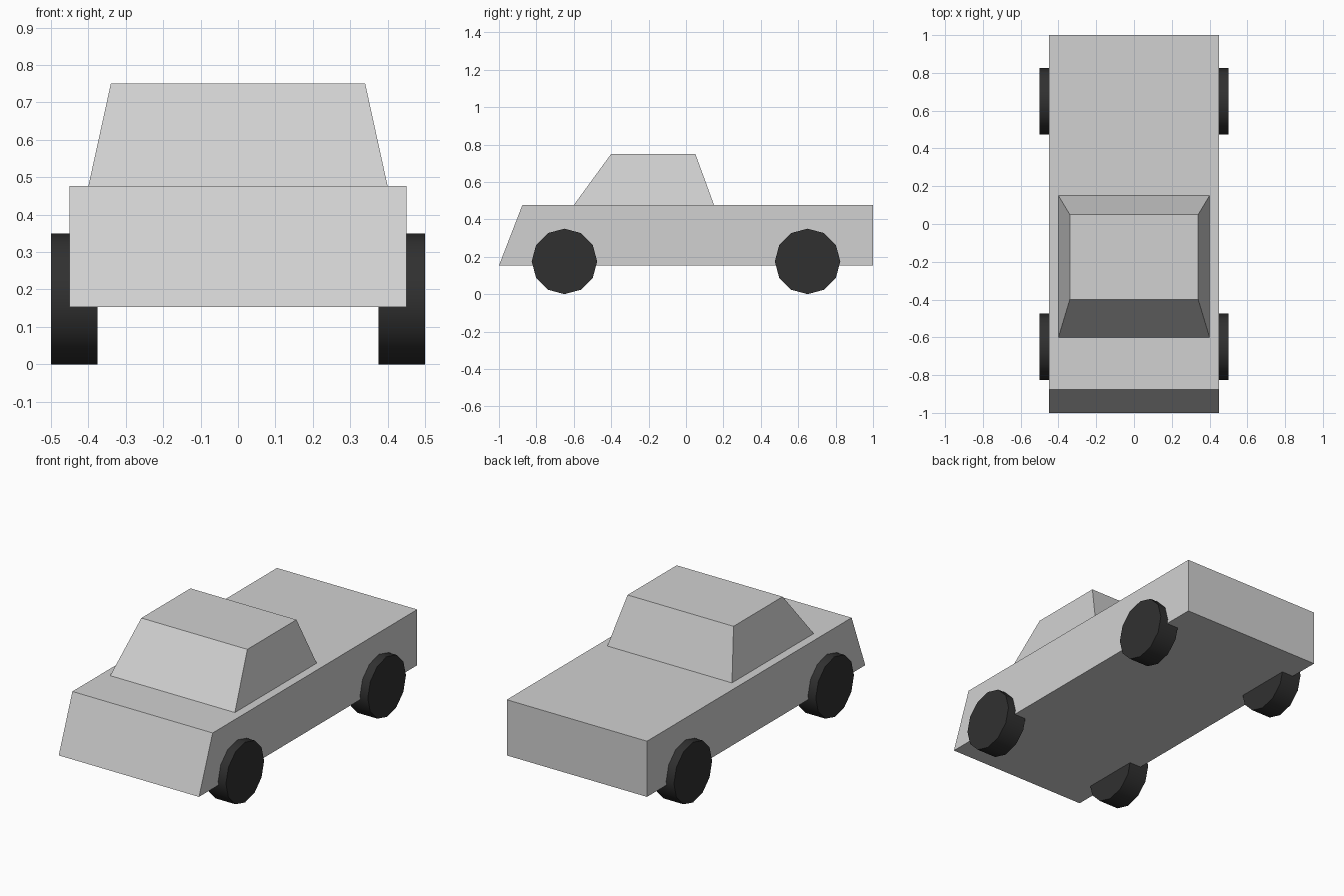
import bpy, bmesh, math
from mathutils import Matrix

if "Cube" in bpy.data.objects:
    bpy.data.objects.remove(bpy.data.objects["Cube"])


def material(name, rgb):
    m = bpy.data.materials.new(name)
    m.diffuse_color = (*rgb, 1)
    m.use_nodes = True
    m.node_tree.nodes["Principled BSDF"].inputs["Base Color"].default_value = m.diffuse_color
    return m


body_grey = material("body_grey", (0.64, 0.64, 0.64))
tyre_black = material("tyre_black", (0.03, 0.03, 0.03))


def add_object(name, bm, mat):
    bmesh.ops.recalc_face_normals(bm, faces=bm.faces)
    mesh = bpy.data.meshes.new(name)
    bm.to_mesh(mesh)
    bm.free()
    mesh.materials.append(mat)
    obj = bpy.data.objects.new(name, mesh)
    bpy.context.collection.objects.link(obj)
    return obj


def tapered_box(name, lower, upper, mat):
    """Each end is (half width, front y, back y, z)."""
    bm = bmesh.new()
    bmesh.ops.create_cube(bm, size=2)
    for v in bm.verts:
        half, front, back, z = upper if v.co.z > 0 else lower
        v.co = (math.copysign(half, v.co.x), front if v.co.y < 0 else back, z)
    return add_object(name, bm, mat)


# Body with sloping nose, and tapered cab
tapered_box("body", (0.45, -1.0, 1.0, 0.153), (0.45, -0.875, 1.0, 0.476), body_grey)
tapered_box("cab", (0.40, -0.60, 0.15, 0.476), (0.34, -0.40, 0.05, 0.75), body_grey)

# Four twelve-sided wheels
for end, y in (("front", -0.65), ("rear", 0.65)):
    for side, x in (("left", -0.4375), ("right", 0.4375)):
        bm = bmesh.new()
        bmesh.ops.create_cone(
            bm, cap_ends=True, segments=12, radius1=0.175, radius2=0.175, depth=0.125,
            matrix=Matrix.Translation((x, y, 0.175)) @ Matrix.Rotation(math.pi / 2, 4, "Y"))
        wheel = add_object(f"{end}_{side}_wheel", bm, tyre_black)
        bpy.ops.object.select_all(action="DESELECT")
        wheel.select_set(True)
        bpy.context.view_layer.objects.active = wheel
        bpy.ops.object.shade_smooth_by_angle(angle=math.radians(40))
